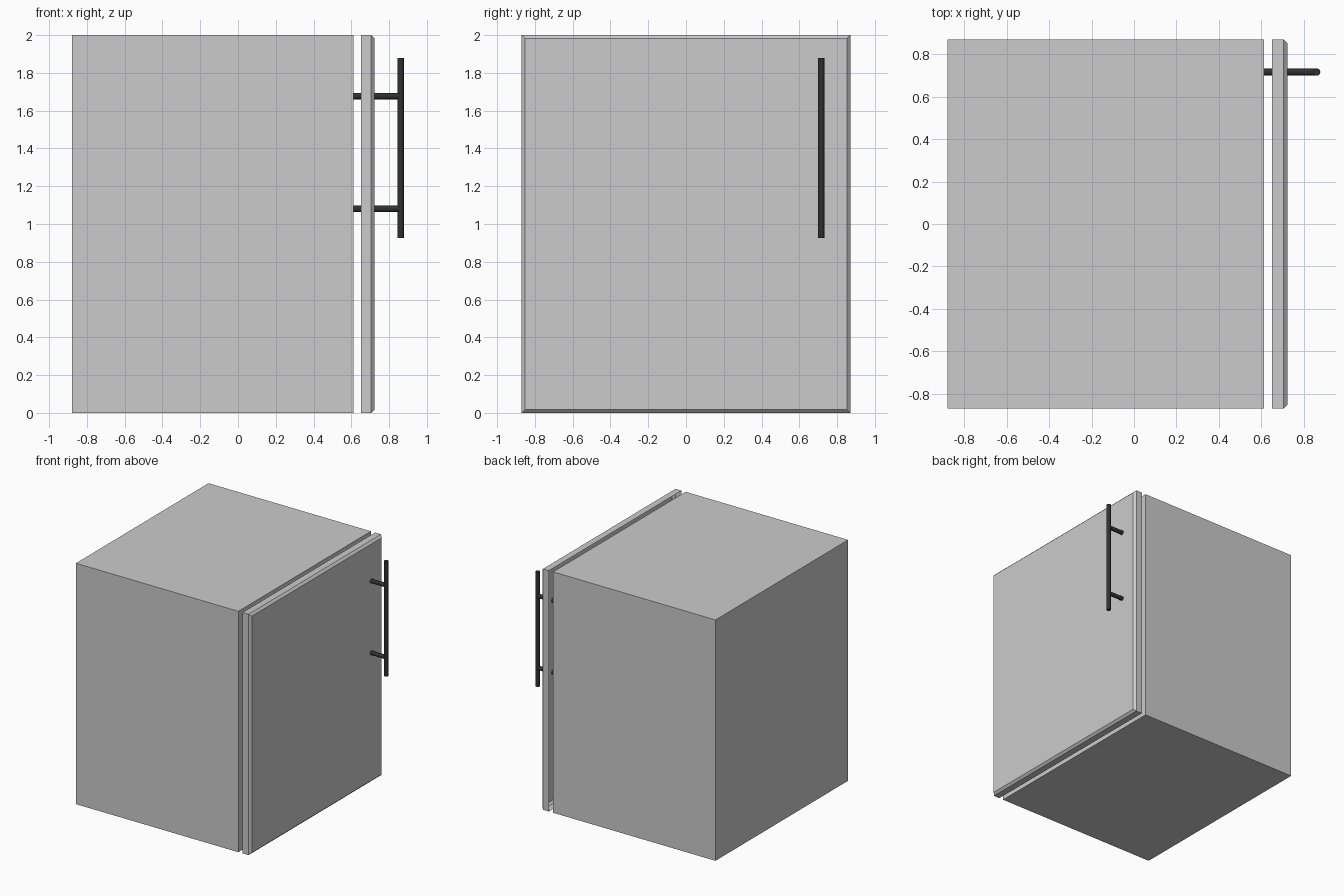
import bpy, bmesh
from mathutils import Vector
from math import pi

if "Cube" in bpy.data.objects:
    bpy.data.objects.remove(bpy.data.objects["Cube"])

HALF_Y, TOP = 0.87, 2.0


def mesh_object(name, bm):
    bmesh.ops.recalc_face_normals(bm, faces=bm.faces)
    mesh = bpy.data.meshes.new(name)
    bm.to_mesh(mesh)
    bm.free()
    obj = bpy.data.objects.new(name, mesh)
    bpy.context.collection.objects.link(obj)
    return obj


def box(x0, x1):
    bm = bmesh.new()
    bmesh.ops.create_cube(bm, size=1)
    for v in bm.verts:
        v.co = Vector(((x0 + x1) / 2 + v.co.x * (x1 - x0), v.co.y * 2 * HALF_Y, TOP / 2 + v.co.z * TOP))
    return bm


def rod(name, centre, length, rotation, material):
    bpy.ops.mesh.primitive_cylinder_add(vertices=24, radius=0.017, depth=length,
                                        location=centre, rotation=rotation)
    obj = bpy.context.object
    obj.name = name
    obj.data.materials.append(material)
    bpy.ops.object.shade_smooth_by_angle()


# Cabinet body
mesh_object("cabinet_body", box(-0.88, 0.612))

# Door: shell open at the back, chamfered around the front edge
bm = box(0.65, 0.723)
bmesh.ops.delete(bm, geom=[f for f in bm.faces if f.calc_center_median().x < 0.651], context='FACES_ONLY')
front = [e for e in bm.edges if all(v.co.x > 0.72 for v in e.verts)]
bmesh.ops.bevel(bm, geom=front, offset=0.018, segments=1, affect='EDGES')
mesh_object("door", bm)

# Handle: vertical grip on two posts that pass through the door
black = bpy.data.materials.new("dark_metal")
black.diffuse_color = (0.03, 0.03, 0.03, 1)
black.use_nodes = True
black.node_tree.nodes["Principled BSDF"].inputs["Base Color"].default_value = black.diffuse_color
rod("handle_grip", (0.861, 0.716, 1.403), 0.952, (0, 0, 0), black)
for label, z in (("upper", 1.677), ("lower", 1.08)):
    rod(f"handle_post_{label}", (0.736, 0.716, z), 0.25, (0, pi / 2, 0), black)
